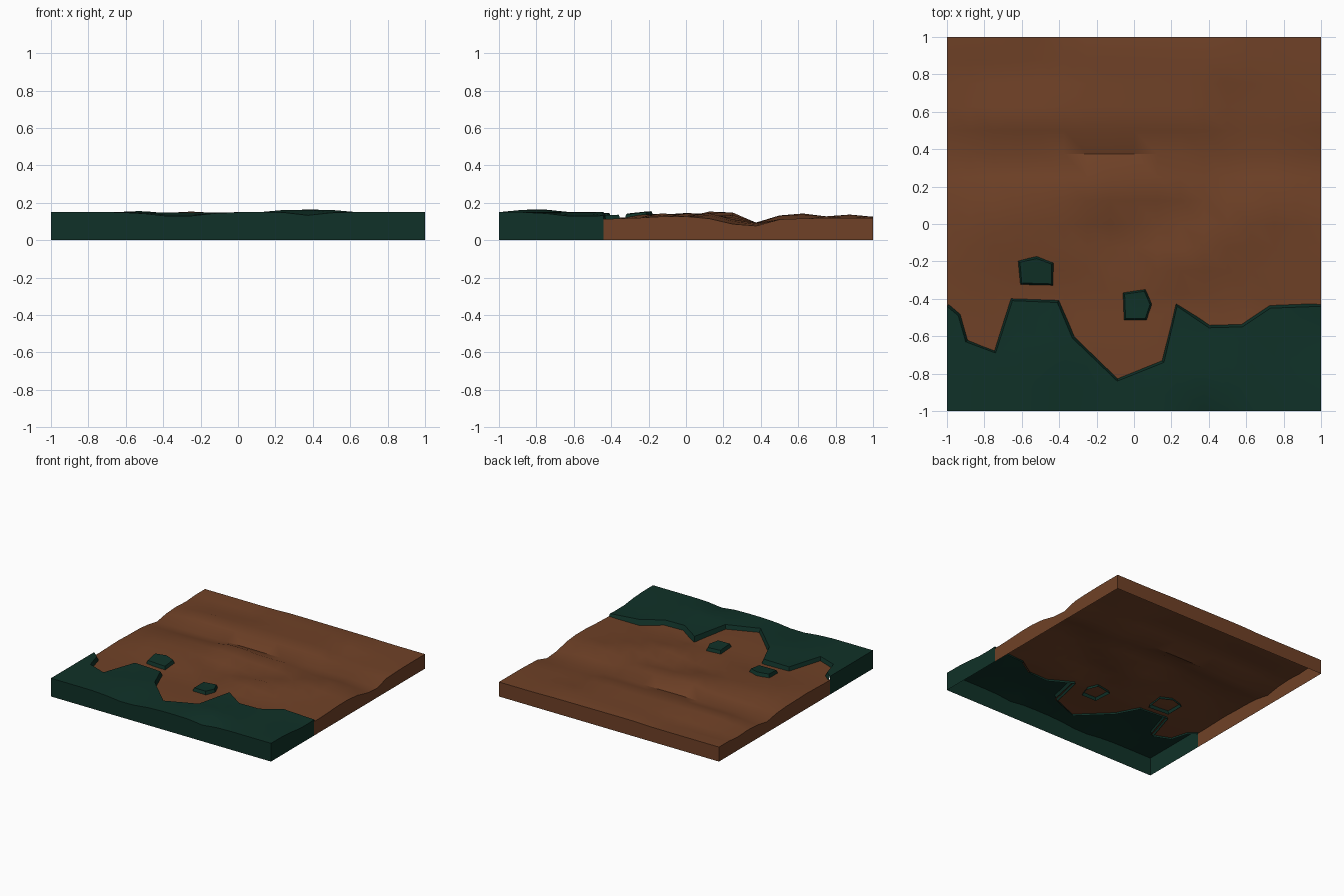
import bpy, bmesh, math
from mathutils import Vector
from mathutils.geometry import delaunay_2d_cdt

if "Cube" in bpy.data.objects:
    bpy.data.objects.remove(bpy.data.objects["Cube"])


def material(name, rgb):
    m = bpy.data.materials.new(name)
    m.diffuse_color = (*rgb, 1)
    m.use_nodes = True
    m.node_tree.nodes["Principled BSDF"].inputs["Base Color"].default_value = m.diffuse_color
    return m


EARTH = material("earth brown", (0.16, 0.053, 0.02))
GRASS = material("dark green", (0.005, 0.031, 0.021))

# soft ridges (+) and valleys (-): start, end, width, height
EARTH_FOLDS = [
    ((-.8, .05), (-.2, .2), .12, .028), ((-.2, .2), (.3, .24), .1, .028),
    ((.2, -.2), (.8, .14), .11, .026), ((-.8, .57), (.35, .57), .09, .034),
    ((-.9, -.15), (-.4, -.1), .12, .015), ((1, -.06), (1, -.06), .12, .010),
    ((-1, .38), (1, .34), .11, -.030), ((1, .3), (1, .3), .15, -.020),
    ((-.1, -.12), (.35, .08), .07, -.022), ((-.95, .72), (-.5, .8), .08, -.015),
    ((-.2, .88), (.5, .85), .12, .018), ((.45, .6), (.9, .6), .1, -.008),
    ((-.5, -.4), (.9, -.45), .12, -.012),
]
GRASS_FOLDS = [
    ((.3, -.82), (.45, -.82), .1, .022), ((.38, -1), (.38, -1), .1, -.018),
    ((-.32, -1), (-.32, -1), .17, -.024), ((1, -.6), (1, -.5), .14, -.022),
    ((-.65, -.5), (-.4, -.45), .12, -.008),
]


def folds(x, y, table):
    p, z = Vector((x, y)), 0
    for a, b, w, h in table:
        a, d = Vector(a), Vector(b) - Vector(a)
        t = max(0, min(1, (p - a).dot(d) / d.length_squared)) if d.length else 0
        z += h * math.exp(-((p - a - d * t).length / w) ** 2)
    return z


def earth_height(x, y):
    return .119 + folds(x, y, EARTH_FOLDS)


def grass_height(x, y):
    return .15 + folds(x, y, GRASS_FOLDS)


def patch(name, outline, height, mat, lip=0, step=16):
    """Triangulated open-bottomed sheet with tile walls and an optional sloping rim."""
    n = len(outline)
    pts = [Vector(p) for p in outline]
    pts += [Vector((i / step * 2 - 1, j / step * 2 - 1))
            for i in range(step + 1) for j in range(step + 1)]
    co, _, faces, *_ = delaunay_2d_cdt(
        pts, [(i, (i + 1) % n) for i in range(n)], [], 1, 1e-4)
    bm = bmesh.new()
    vs = [bm.verts.new((p.x, p.y, height(p.x, p.y))) for p in co]
    for f in faces:
        bm.faces.new([vs[i] for i in f])
    bmesh.ops.delete(bm, geom=[v for v in bm.verts if not v.link_faces], context='VERTS')

    def on_side(a, b):
        return any(abs(abs(a.co[k]) - 1) < 1e-3 and abs(a.co[k] - b.co[k]) < 1e-3 for k in (0, 1))

    rim, normal = [], {}
    for e in [e for e in bm.edges if e.is_boundary]:
        l = e.link_loops[0]
        a, b = l.vert, l.link_loop_next.vert
        side = on_side(a, b)
        rim.append((a, b, side))
        if not side:
            d = b.co - a.co
            out = Vector((d.y, -d.x, 0)).normalized()
            for v in (a, b):
                normal[v] = normal.get(v, Vector()) + out
    low = {}

    def bottom(v, side):
        if (v, side) not in low:
            if side:
                q = Vector((v.co.x, v.co.y, 0))
            else:
                q = v.co + normal[v].normalized() * .022
                q.x, q.y = max(-1, min(1, q.x)), max(-1, min(1, q.y))
                q.z = min(v.co.z, earth_height(q.x, q.y)) - lip
            low[v, side] = bm.verts.new(q)
        return low[v, side]

    for a, b, side in rim:
        if side or lip:
            bm.faces.new((b, a, bottom(a, side), bottom(b, side)))
    me = bpy.data.meshes.new(name)
    bm.to_mesh(me)
    bm.free()
    me.materials.append(mat)
    ob = bpy.data.objects.new(name, me)
    bpy.context.collection.objects.link(ob)
    bpy.ops.object.select_all(action='DESELECT')
    ob.select_set(True)
    bpy.context.view_layer.objects.active = ob
    bpy.ops.object.shade_smooth_by_angle(angle=math.radians(35))
    return ob


# jagged border between the grass and the bare earth, left to right
border = [(-1, -.44), (-.94, -.49), (-.90, -.63), (-.74, -.69), (-.65, -.41),
          (-.41, -.42), (-.33, -.61), (-.09, -.84), (.16, -.74), (.23, -.44),
          (.40, -.555), (.58, -.55), (.73, -.45), (1, -.44)]

patch("earth", border + [(1, 1), (-1, 1)], earth_height, EARTH)
patch("grass", [(-1, -1), (1, -1)] + border[::-1], grass_height, GRASS, lip=.02)

# two small loose tufts of grass
tufts = {
    "grass_patch_left": [(-.60, -.315), (-.44, -.32), (-.44, -.215), (-.52, -.185), (-.61, -.205)],
    "grass_patch_right": [(-.045, -.505), (.06, -.505), (.085, -.43), (.055, -.36), (-.05, -.375)],
}
for name, loop in tufts.items():
    patch(name, loop, lambda x, y: earth_height(x, y) + .026, GRASS, lip=.025)
